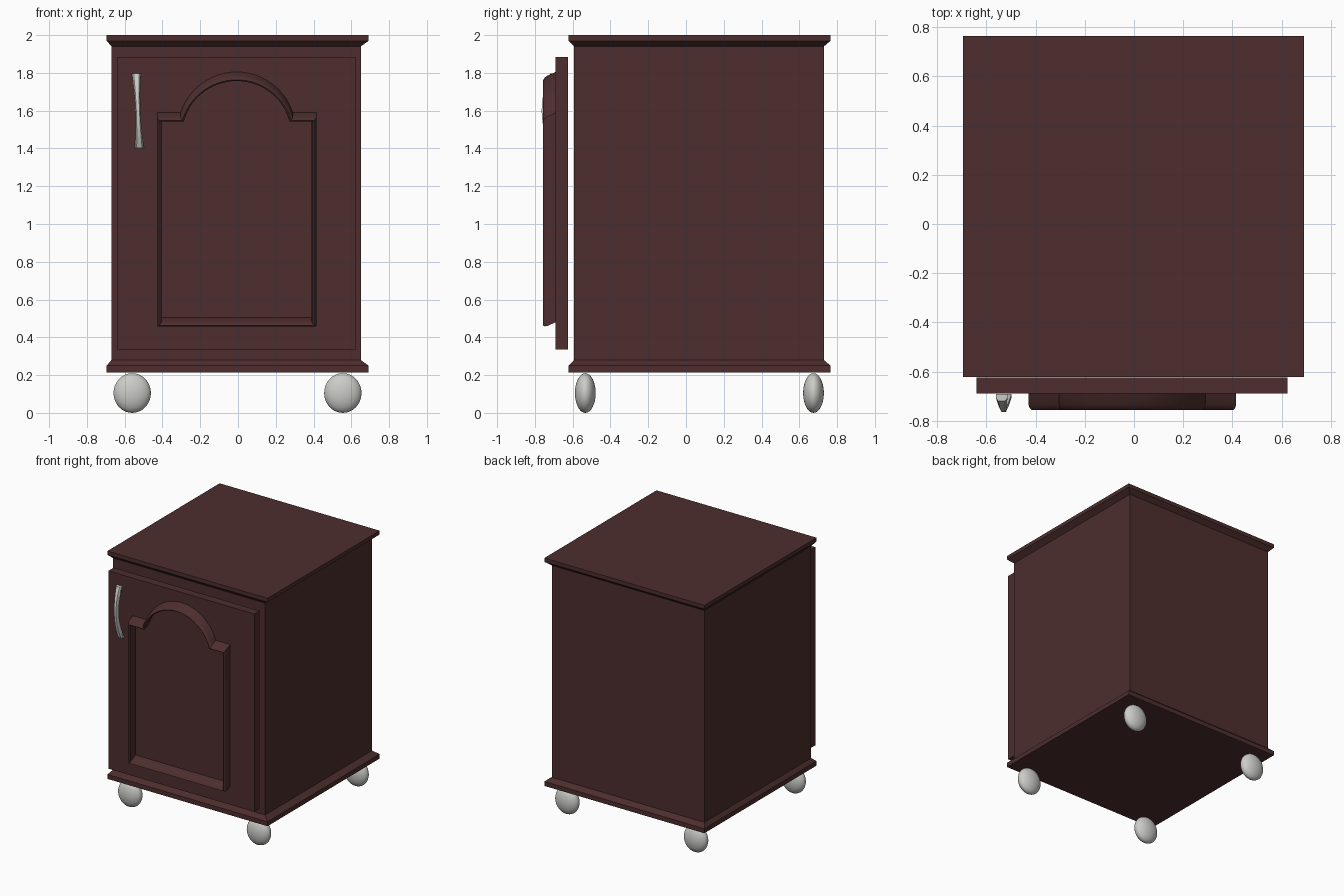
import bpy, bmesh, math
from mathutils import Vector

cube = bpy.data.objects.get("Cube")
if cube:
    bpy.data.objects.remove(cube, do_unlink=True)


def material(name, color, roughness):
    m = bpy.data.materials.new(name)
    m.use_nodes = True
    m.diffuse_color = color
    bsdf = next(n for n in m.node_tree.nodes if n.type == 'BSDF_PRINCIPLED')
    bsdf.inputs["Base Color"].default_value = color
    bsdf.inputs["Roughness"].default_value = roughness
    return m


wood = material("dark brown wood", (0.075, 0.027, 0.027, 1), 0.6)
metal = material("light grey metal", (0.6, 0.6, 0.58, 1), 0.5)


def smooth(obj, degrees):
    bpy.ops.object.select_all(action='DESELECT')
    obj.select_set(True)
    bpy.context.view_layer.objects.active = obj
    bpy.ops.object.shade_smooth_by_angle(angle=math.radians(degrees))


def loft(name, rings, mat, closed=False):
    """Skin equal rings of points; cap the ends unless the loft is closed."""
    bm = bmesh.new()
    rows = [[bm.verts.new(p) for p in ring] for ring in rings]
    pairs = list(zip(rows, rows[1:]))
    if closed:
        pairs.append((rows[-1], rows[0]))
    else:
        bm.faces.new(rows[0])
        bm.faces.new(rows[-1])
    for a, b in pairs:
        for i in range(len(a)):
            j = (i + 1) % len(a)
            bm.faces.new((a[i], a[j], b[j], b[i]))
    bmesh.ops.recalc_face_normals(bm, faces=bm.faces[:])
    mesh = bpy.data.meshes.new(name)
    bm.to_mesh(mesh)
    bm.free()
    obj = bpy.data.objects.new(name, mesh)
    obj.data.materials.append(mat)
    bpy.context.collection.objects.link(obj)
    return obj


def rect(bounds, z):
    x0, x1, y0, y1 = bounds
    return [(x0, y0, z), (x1, y0, z), (x1, y1, z), (x0, y1, z)]


# Cabinet carcass with bevelled base and top boards
body = (-0.67, 0.65, -0.592, 0.73)
board = (-0.695, 0.692, -0.623, 0.765)
door = (-0.64, 0.625, -0.69, -0.625)
loft("cabinet_body", [rect(body, 0.28), rect(body, 1.94)], wood)
loft("base_board", [rect(board, 0.215), rect(board, 0.25), rect(body, 0.28)], wood)
loft("top_board", [rect(body, 1.94), rect(board, 1.97), rect(board, 2.0)], wood)
loft("door", [rect(door, 0.335), rect(door, 1.885)], wood)

# Arched door moulding: outline runs counter-clockwise in x and z
cx, half_width, bottom, shoulder, top = -0.007, 0.422, 0.48, 1.59, 1.805
half_arch, rise = 0.297, top - shoulder
radius = (half_arch ** 2 + rise ** 2) / (2 * rise)
spread = math.asin(half_arch / radius)
path = [Vector((-half_width, bottom)), Vector((half_width, bottom)),
        Vector((half_width, shoulder))]
STEPS = 28
for i in range(STEPS + 1):
    a = spread * (1 - 2 * i / STEPS)
    path.append(Vector((radius * math.sin(a), top - radius + radius * math.cos(a))))
path.append(Vector((-half_width, shoulder)))

# Cross-section as (depth from door, inset from outline); the rim leans down
section = [(0, 0), (0.045, 0), (0.058, 0.004), (0.066, 0.012),
           (0.06, 0.021), (0.045, 0.025), (0, 0.025)]
rings = []
for i, p in enumerate(path):
    d1 = (p - path[i - 1]).normalized()
    d2 = (path[(i + 1) % len(path)] - p).normalized()
    n1, n2 = Vector((-d1.y, d1.x)), Vector((-d2.y, d2.x))
    miter = (n1 + n2) / (1 + n1.dot(n2))
    ring = []
    for depth, inset in section:
        q = p + miter * inset
        ring.append((cx + q.x, door[2] - depth, q.y - 0.45 * depth))
    rings.append(ring)
smooth(loft("door_moulding", rings, wood, closed=True), 35)

# Bowed handle, waisted at the middle and slightly slanted
rings = []
for i in range(17):
    t = i / 8 - 1
    z = 1.6 + 0.198 * t
    x = -0.53 - 0.008 * t
    w = 0.014 + 0.01 * t * t
    back = -0.737 + 0.045 * t * t
    front = back - 0.027
    rings.append([(x - w, back, z), (x + w, back, z), (x + w, back - 0.014, z),
                  (x + w * 0.6, front, z), (x - w * 0.6, front, z),
                  (x - w, back - 0.014, z)])
smooth(loft("door_handle", rings, metal), 30)

# Flattened ball feet
for side, x in (("right", -0.56), ("left", 0.555)):
    for end, y in (("front", -0.533), ("back", 0.675)):
        bpy.ops.mesh.primitive_uv_sphere_add(segments=32, ring_count=16, radius=1,
                                             location=(x, y, 0.105))
        foot = bpy.context.object
        foot.name = f"{end}_{side}_foot"
        foot.scale = (0.099, 0.055, 0.105)
        foot.data.materials.append(metal)
        smooth(foot, 60)
